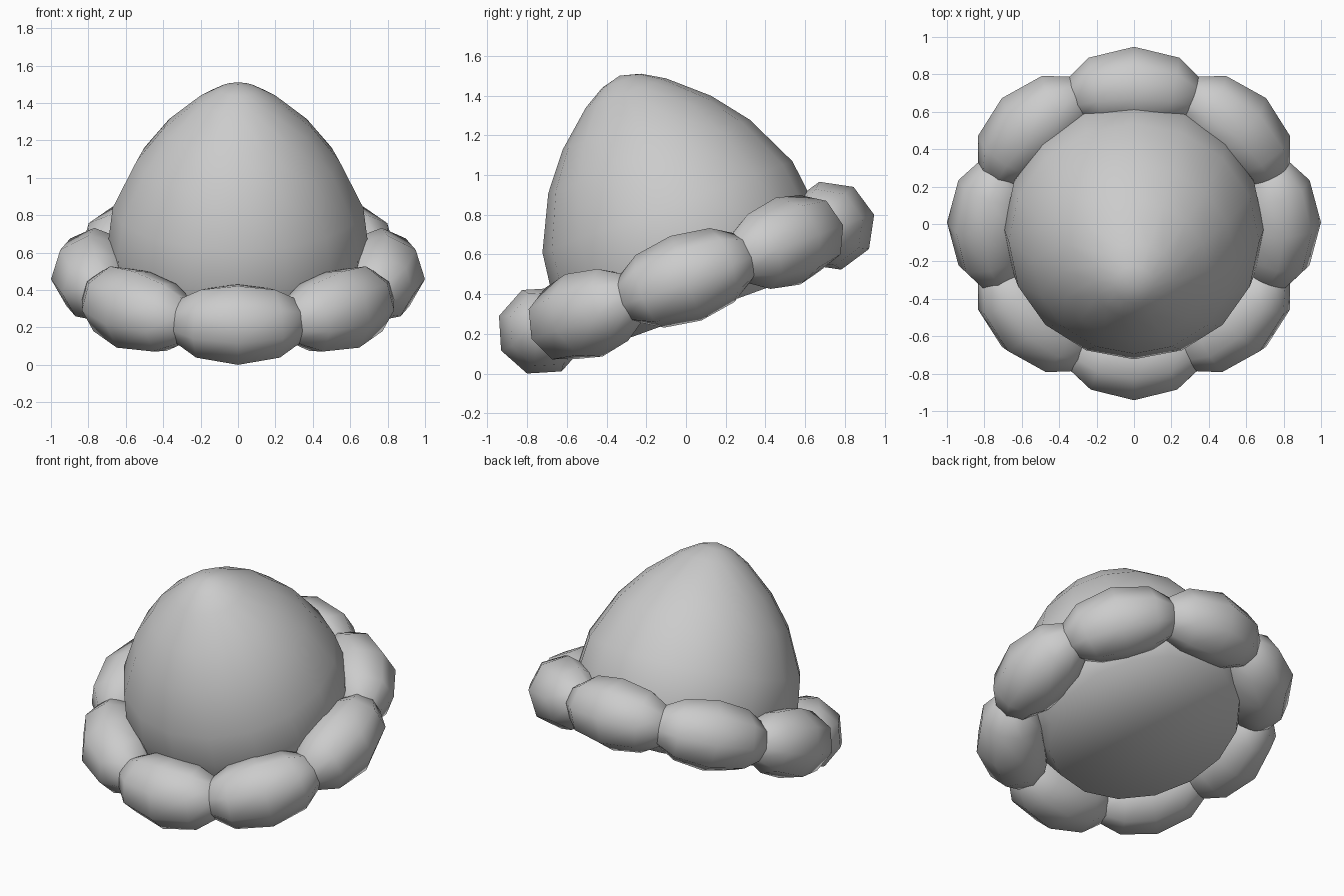
import bpy, bmesh, math
from mathutils import Matrix

if "Cube" in bpy.data.objects:
    bpy.data.objects.remove(bpy.data.objects["Cube"])

# Tilted frame shared by the cap and its brim (raised at the back)
TILT = Matrix.Translation((0, 0, 0.48)) @ Matrix.Rotation(math.radians(20), 4, 'X')
RING = 0.773     # radius of the brim ring
HALF_LEN = 0.39  # half length of one puff, along the ring


def finish(bm, name):
    bmesh.ops.recalc_face_normals(bm, faces=bm.faces)
    for f in bm.faces:
        f.smooth = True
    mesh = bpy.data.meshes.new(name)
    bm.to_mesh(mesh)
    bm.free()
    ob = bpy.data.objects.new(name, mesh)
    bpy.context.collection.objects.link(ob)
    return ob


# Cap: revolved pointed dome with a closed base
profile = [(0, 1.073), (0.105, 1.045), (0.215, 0.98), (0.398, 0.82), (0.54, 0.64),
           (0.67, 0.37), (0.695, 0.17), (0.675, 0.0), (0.60, -0.185), (0, -0.185)]
bm = bmesh.new()
verts = [bm.verts.new((r, 0, h)) for r, h in profile]
edges = [bm.edges.new(pair) for pair in zip(verts, verts[1:])]
bmesh.ops.spin(bm, geom=verts + edges, cent=(0, 0, 0), axis=(0, 0, 1),
               angle=math.tau, steps=16, use_duplicate=False)
bmesh.ops.remove_doubles(bm, verts=bm.verts, dist=0.001)
bm.transform(TILT @ Matrix.Translation((0, 0.035, 0)))
finish(bm, "cap_dome")

# Brim: ring of eight puffs, each a low sphere stretched and bent along the ring
for i in range(8):
    bm = bmesh.new()
    bmesh.ops.create_uvsphere(bm, u_segments=8, v_segments=6, radius=0.228)
    # poles along the ring, cross-section rolled slightly
    bm.transform(Matrix.Rotation(math.radians(6), 4, 'Y')
                 @ Matrix.Diagonal((1, HALF_LEN / 0.228, 1, 1))
                 @ Matrix.Rotation(math.pi / 2, 4, 'X'))
    for v in bm.verts:
        r, a = RING + v.co.x, v.co.y / RING
        v.co.x, v.co.y = r * math.cos(a), r * math.sin(a)
    bm.transform(TILT @ Matrix.Rotation(i * math.tau / 8, 4, 'Z'))
    finish(bm, f"brim_puff_{i + 1}")
